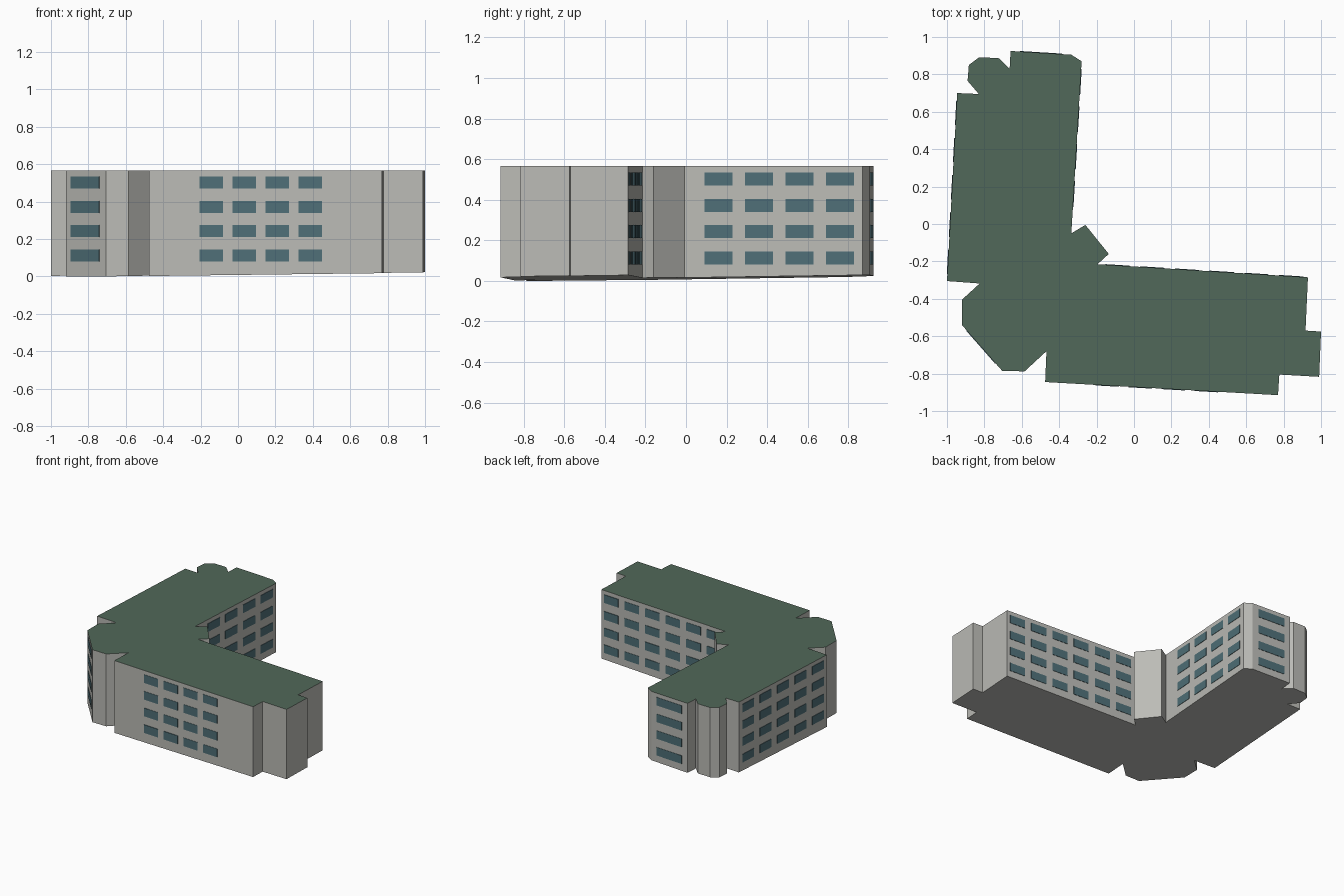
import bpy, bmesh
from mathutils import Vector

if "Cube" in bpy.data.objects:
    bpy.data.objects.remove(bpy.data.objects["Cube"])

TOP = 0.565


def material(name, rgb):
    m = bpy.data.materials.new(name)
    m.diffuse_color = (*rgb, 1.0)
    m.use_nodes = True
    m.node_tree.nodes["Principled BSDF"].inputs["Base Color"].default_value = m.diffuse_color
    return m


WALL = material("pale_concrete", (0.50, 0.50, 0.47))
ROOF = material("green_roof", (0.082, 0.138, 0.100))
GLASS = material("teal_glass", (0.078, 0.160, 0.185))


def make_object(name, bm, mats):
    mesh = bpy.data.meshes.new(name)
    bmesh.ops.recalc_face_normals(bm, faces=bm.faces)
    bm.to_mesh(mesh)
    bm.free()
    for m in mats:
        mesh.materials.append(m)
    obj = bpy.data.objects.new(name, mesh)
    bpy.context.collection.objects.link(obj)
    return obj


# Footprint of the L-shaped block, counter-clockwise
footprint = [
    (-0.475, -0.845), (0.77, -0.915), (0.777, -0.805), (0.99, -0.817),
    (1.0, -0.575), (0.917, -0.57), (0.93, -0.285),            # east end
    (-0.195, -0.215), (-0.135, -0.16), (-0.26, -0.005), (-0.335, -0.05),  # stair tower
    (-0.28, 0.87), (-0.335, 0.905), (-0.66, 0.925),           # north end
    (-0.665, 0.83), (-0.725, 0.888), (-0.83, 0.89), (-0.883, 0.85),
    (-0.89, 0.765), (-0.83, 0.695), (-0.945, 0.70),           # north-west bay
    (-1.0, -0.305), (-0.825, -0.318), (-0.92, -0.405), (-0.92, -0.54),
    (-0.705, -0.785), (-0.585, -0.788), (-0.468, -0.68),      # corner bay
]


# The base follows gently sloping ground
def ground(x, y):
    return max(0.0, 0.02 + 0.013 * x + 0.014 * y)


# Building body: upper cap is the roof, the rest is wall
bm = bmesh.new()
low = [bm.verts.new((x, y, ground(x, y))) for x, y in footprint]
high = [bm.verts.new((x, y, TOP)) for x, y in footprint]
n = len(footprint)
for i in range(n):
    j = (i + 1) % n
    bm.faces.new((low[i], low[j], high[j], high[i]))
bm.faces.new(high).material_index = 1
bm.faces.new(low[::-1])
make_object("building_body", bm, [WALL, ROOF])


# Window plates on one wall: start, width and pitch are distances along it
def windows(name, edge, start, width, pitch, columns):
    a = Vector((*footprint[edge], 0))
    b = Vector((*footprint[(edge + 1) % n], 0))
    along = (b - a).normalized()
    out = Vector((along.y, -along.x, 0))
    bm = bmesh.new()
    for c in range(columns):
        for row in range(4):
            z0 = 0.08 + 0.13 * row
            s0 = start + c * pitch
            rings = []
            for depth in (-0.002, 0.003):
                rings.append([bm.verts.new(a + along * s + out * depth + Vector((0, 0, z)))
                              for s, z in ((s0, z0), (s0 + width, z0),
                                           (s0 + width, z0 + 0.064), (s0, z0 + 0.064))])
            back, front = rings
            bm.faces.new(front)
            bm.faces.new(back[::-1])
            for k in range(4):
                m = (k + 1) % 4
                bm.faces.new((back[k], back[m], front[m], front[k]))
    make_object(name, bm, [GLASS])


windows("south_windows", 0, 0.27, 0.125, 0.177, 4)
windows("inner_north_windows", 6, 0.025, 0.13, 0.186, 6)
windows("inner_east_windows", 10, 0.142, 0.138, 0.2, 4)
windows("north_end_windows", 12, 0.05, 0.225, 0.3, 1)
windows("west_windows", 20, 0.04, 0.13, 0.2, 5)
windows("corner_bay_windows", 24, 0.04, 0.232, 0.3, 1)
